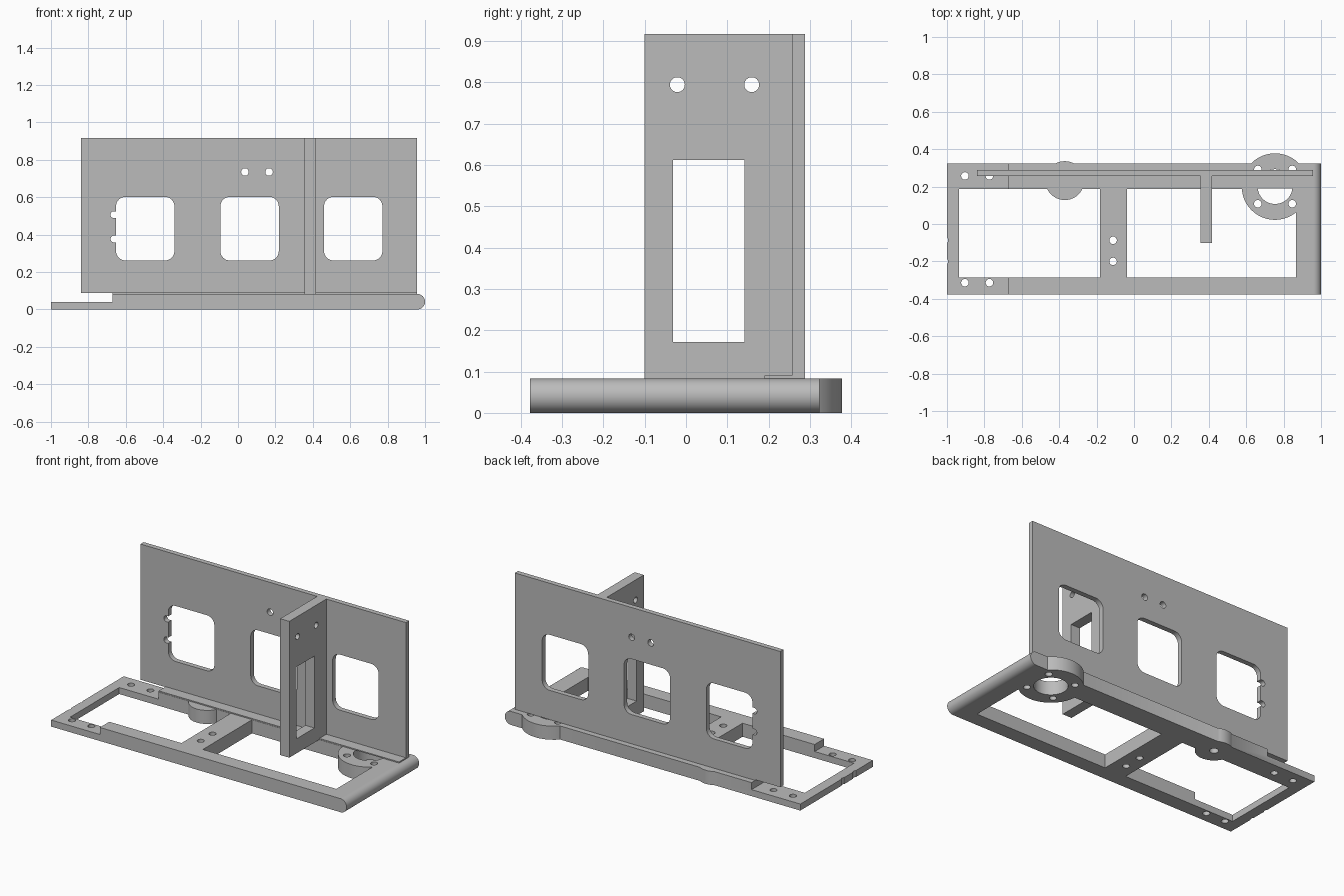
import bpy, bmesh
from math import sin, cos, pi, radians

if "Cube" in bpy.data.objects:
    bpy.data.objects.remove(bpy.data.objects["Cube"], do_unlink=True)

grey = bpy.data.materials.new("plain grey")
grey.use_nodes = True
grey.diffuse_color = (0.5, 0.5, 0.5, 1)
grey.node_tree.nodes["Principled BSDF"].inputs["Base Color"].default_value = (0.5, 0.5, 0.5, 1)


def arc(cx, cy, r, start=0, end=360, steps=48):
    angles = [radians(start + (end - start) * i / steps) for i in range(steps + 1)]
    return [(cx + r * cos(a), cy + r * sin(a)) for a in angles]


def circle(cx, cy, r):
    return arc(cx, cy, r)[:-1]


def rectangle(x0, x1, y0, y1, r=0):
    """Rectangle outline, with rounded corners when r is given."""
    if not r:
        return [(x0, y0), (x1, y0), (x1, y1), (x0, y1)]
    corners = [(x1 - r, y1 - r), (x0 + r, y1 - r), (x0 + r, y0 + r), (x1 - r, y0 + r)]
    return [p for i, c in enumerate(corners) for p in arc(*c, r, 90 * i, 90 * i + 90, 8)]


def prism(name, outline, axis, low, high):
    """Extrude a flat outline along the given axis."""
    place = {"x": lambda a, b, h: (h, a, b),
             "y": lambda a, b, h: (a, h, b),
             "z": lambda a, b, h: (a, b, h)}[axis]
    bm = bmesh.new()
    bottom = [bm.verts.new(place(a, b, low)) for a, b in outline]
    top = [bm.verts.new(place(a, b, high)) for a, b in outline]
    bm.faces.new(bottom)
    bm.faces.new(top)
    for i in range(len(outline)):
        j = (i + 1) % len(outline)
        bm.faces.new((bottom[i], bottom[j], top[j], top[i]))
    bmesh.ops.recalc_face_normals(bm, faces=bm.faces)
    mesh = bpy.data.meshes.new(name)
    bm.to_mesh(mesh)
    bm.free()
    mesh.materials.append(grey)
    obj = bpy.data.objects.new(name, mesh)
    bpy.context.collection.objects.link(obj)
    return obj


def combine(target, outlines, axis, low, high, operation="DIFFERENCE"):
    """Cut or add extruded outlines, one after another."""
    for outline in outlines:
        tool = prism("tool", outline, axis, low, high)
        mod = target.modifiers.new("combine", "BOOLEAN")
        mod.operation, mod.solver, mod.object = operation, "EXACT", tool
        bpy.context.view_layer.objects.active = target
        bpy.ops.object.modifier_apply(modifier=mod.name)
        bpy.data.objects.remove(tool, do_unlink=True)


# Base frame: thin left end, rounded right end
top = 0.083
half = top / 2
side = [(-1, 0)] + arc(1 - half, half, half, -90, 90, 24) + [(-0.67, top), (-0.67, 0.04), (-1, 0.04)]
base = prism("base_frame", side, "y", -0.378, 0.323)
combine(base, [rectangle(-0.936, -0.182, -0.287, 0.188),
               rectangle(-0.037, 0.866, -0.287, 0.188)], "z", -0.1, 0.2)

# Round mounting ring and small boss on the back rail
ring_x, ring_y = 0.754, 0.2
combine(base, [circle(ring_x, ring_y, 0.178), circle(-0.37, 0.232, 0.104)],
        "z", 0, top, "UNION")

# Holes through the base
holes = [circle(ring_x, ring_y, 0.093), circle(-0.37, 0.232, 0.025)]
holes += [circle(ring_x + dx, ring_y + dy, 0.02) for dx in (-0.092, 0.092) for dy in (-0.092, 0.092)]
holes += [circle(x, y, 0.02) for x in (-0.904, -0.773) for y in (-0.314, 0.257)]
holes += [circle(x, y, 0.02) for x in (-0.112, -1.014) for y in (-0.087, -0.2)]
combine(base, holes, "z", -0.1, 0.2)

# Thin foot strip under the wall
foot = prism("wall_foot", rectangle(-0.67, 0.957, 0.19, 0.288), "z", top, 0.09)

# Upright wall with three windows, two cable notches and two screw holes
wall = prism("back_wall", rectangle(-0.84, 0.957, 0.087, 0.917), "y", 0.257, 0.288)
openings = [rectangle(x, x + 0.312, 0.262, 0.602, 0.05) for x in (-0.652, -0.094, 0.46)]
openings += [rectangle(-0.681, -0.62, z - 0.018, z + 0.018, 0.016) for z in (0.377, 0.507)]
openings += [circle(x, 0.735, 0.02) for x in (0.037, 0.166)]
combine(wall, openings, "y", 0.2, 0.35)

# Cross fin with a tall window and two screw holes
fin = prism("cross_fin", rectangle(-0.101, 0.257, top, 0.917), "x", 0.356, 0.418)
combine(fin, [rectangle(-0.031, 0.142, 0.172, 0.612),
              circle(-0.021, 0.794, 0.018), circle(0.159, 0.794, 0.018)], "x", 0.3, 0.5)

# Smooth the curved faces, keep the edges sharp
bpy.ops.object.select_all(action="DESELECT")
for part in (base, foot, wall, fin):
    part.select_set(True)
bpy.context.view_layer.objects.active = base
bpy.ops.object.shade_smooth_by_angle(angle=radians(30))
